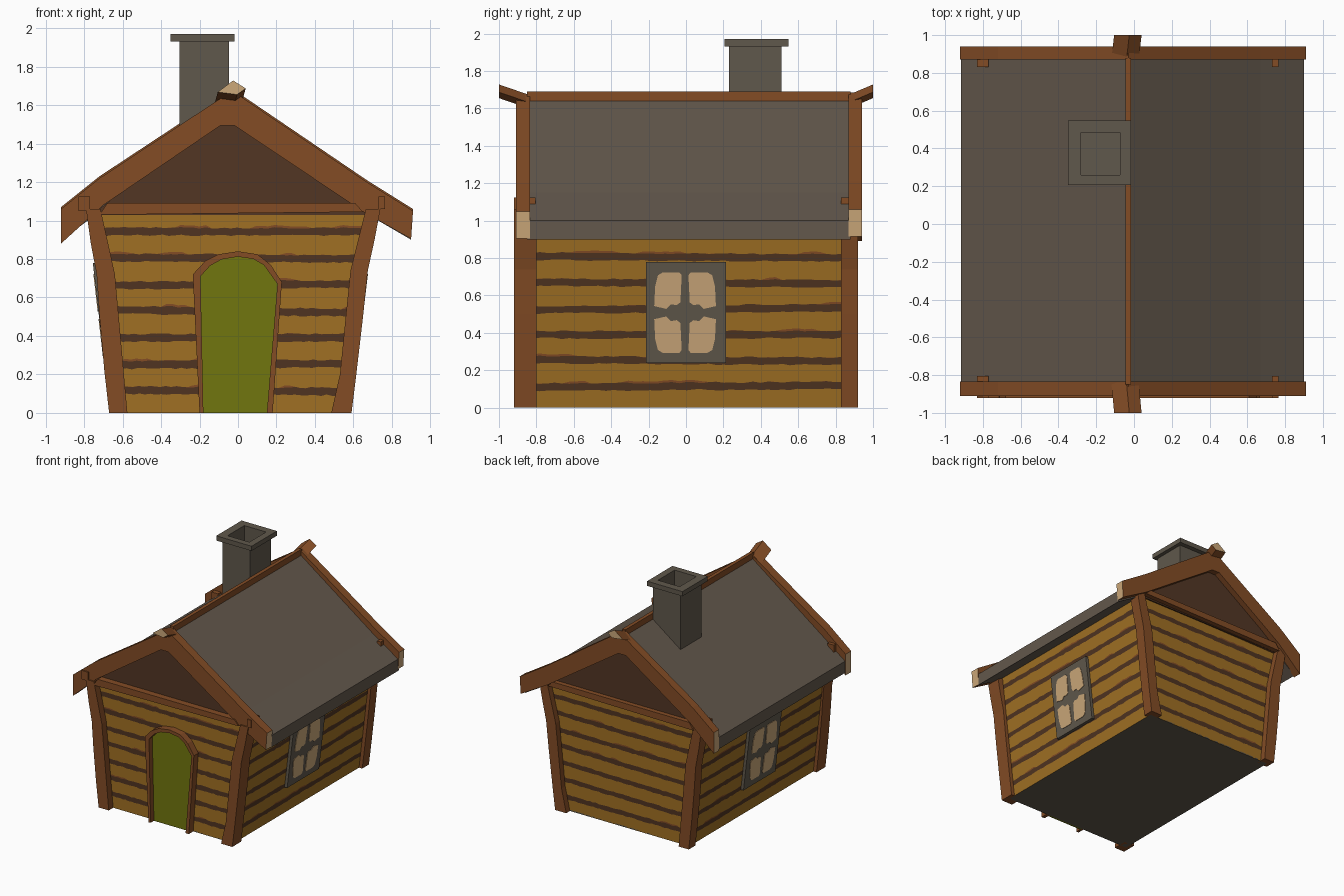
import bpy, bmesh, random
from mathutils import Vector

if "Cube" in bpy.data.objects:
    bpy.data.objects.remove(bpy.data.objects["Cube"])

random.seed(4)


def material(name, r, g, b):
    m = bpy.data.materials.new(name)
    lin = [((c / 255 + 0.055) / 1.055) ** 2.4 for c in (r, g, b)]
    m.diffuse_color = (*lin, 1)
    m.use_nodes = True
    m.node_tree.nodes["Principled BSDF"].inputs["Base Color"].default_value = m.diffuse_color
    return m


WALL = material("plank_yellow", 160, 112, 35)
GAP = material("plank_gap_dark", 80, 52, 33)
BROWN = material("timber_brown", 131, 76, 37)
DARK = material("gable_dark_brown", 82, 54, 36)
ROOF = material("roof_grey", 99, 88, 76)
STONE = material("stone_grey", 96, 88, 76)
TAN = material("cut_wood_tan", 204, 168, 122)
GREEN = material("door_green", 113, 118, 14)


def finish(name, bm, mats):
    me = bpy.data.meshes.new(name)
    bm.to_mesh(me)
    bm.free()
    for m in mats:
        me.materials.append(m)
    ob = bpy.data.objects.new(name, me)
    bpy.context.collection.objects.link(ob)
    return ob


def loft(name, rings, mats, rule=None):
    """Solid through matching rings of points, capped at both ends."""
    bm = bmesh.new()
    vs = [[bm.verts.new(p) for p in r] for r in rings]
    n = len(rings[0])
    for a, b in zip(vs, vs[1:]):
        for i in range(n):
            j = (i + 1) % n
            bm.faces.new((a[i], a[j], b[j], b[i]))
    bm.faces.new(vs[0])
    bm.faces.new(vs[-1])
    bmesh.ops.recalc_face_normals(bm, faces=bm.faces)
    if rule:
        for f in bm.faces:
            f.material_index = rule(f)
    return finish(name, bm, mats)


def slab(name, pts, y0, y1, mats, rule=None):
    """Front-view (x, z) outline extruded along y."""
    return loft(name, [[(x, y, z) for x, z in pts] for y in (y0, y1)], mats, rule)


def rect(x0, x1, y0, y1, z):
    return [(x0, y0, z), (x1, y0, z), (x1, y1, z), (x0, y1, z)]


def box(name, x0, x1, y0, y1, z0, z1, mat):
    return loft(name, [rect(x0, x1, y0, y1, z0), rect(x0, x1, y0, y1, z1)], [mat])


# Leaning wall planes
YF, YB, TOP = -0.86, 0.87, 1.06


def left_x(z):
    return -0.64 - 0.115 * z


def right_x(z):
    return 0.56 + 0.12 * z


def plank_wall(name, point, outward):
    """Flat wall cut into planks, ragged dark gaps and small brown chips."""
    cols = 44
    rows, mats = [[0.0] * (cols + 1)], []
    for k in range(7):
        zc = 0.115 + 0.138 * k
        drift = random.uniform(-0.008, 0.008)
        lo, hi, chip, run = [], [], [], 0
        for c in range(cols + 1):
            mid = zc + drift * (c / cols - 0.5) * 2
            lo.append(mid - 0.02 + random.uniform(-0.004, 0.004))
            hi.append(mid + 0.019 + random.uniform(-0.004, 0.004))
            if run == 0 and random.random() < 0.06:
                run = random.randint(2, 6)
            chip.append(hi[-1] + (0.011 if run else 0.0005))
            run = max(0, run - 1)
        rows += [lo, hi, chip]
        mats += [0, 1, 2]
    rows.append([TOP] * (cols + 1))
    mats.append(0)
    bm = bmesh.new()
    grid = [[bm.verts.new(point(c / cols, z)) for c, z in enumerate(r)] for r in rows]
    for a, b, m in zip(grid, grid[1:], mats):
        for c in range(cols):
            f = bm.faces.new((a[c], a[c + 1], b[c + 1], b[c]))
            f.material_index = m
            f.normal_update()
            if f.normal.dot(Vector(outward)) < 0:
                f.normal_flip()
    return finish(name, bm, [WALL, GAP, BROWN])


def across(u, z):
    return left_x(z) + u * (right_x(z) - left_x(z))


plank_wall("front_wall", lambda u, z: (across(u, z), YF, z), (0, -1, 0))
plank_wall("back_wall", lambda u, z: (across(u, z), YB, z), (0, 1, 0))
plank_wall("left_wall", lambda u, z: (left_x(z), YF + u * (YB - YF), z), (-1, 0, 0))
plank_wall("right_wall", lambda u, z: (right_x(z), YF + u * (YB - YF), z), (1, 0, 0))
box("floor", left_x(0), right_x(0), YF, YB, 0.0, 0.01, STONE)

# Crooked corner posts: (z, inner x, outer x)
LEFT = [(0, -.575, -.67), (.22, -.595, -.695), (.5, -.62, -.72), (.72, -.64, -.735), (.88, -.675, -.765), (1.06, -.715, -.79)]
RIGHT = [(0, .485, .59), (.2, .53, .615), (.5, .56, .65), (.74, .585, .675), (.9, .625, .71), (1.06, .665, .74)]
for side, prof in (("left", LEFT), ("right", RIGHT)):
    for end, y0, y1 in (("front", -0.92, -0.80), ("back", 0.83, 0.92)):
        loft(f"{end}_{side}_post", [rect(a, b, y0, y1, z) for z, a, b in prof], [BROWN])

# Roof slab with a slight kick at the eaves
slab("roof", [(-.915, 1.0), (-.70, 1.16), (-.03, 1.65), (.67, 1.15), (.90, 1.0),
              (.90, .90), (.66, 1.04), (-.03, 1.52), (-.70, 1.06), (-.915, .90)],
     -0.85, 0.88, [ROOF])
box("ridge_beam", -0.045, -0.015, -0.85, 0.88, 1.62, 1.69, BROWN)


# Gables, barge boards with pale cut ends, tie beams
def cut_end(f):
    return int(abs(f.normal.x) > 0.9 and abs(f.calc_center_median().x) > 0.88)


BOARD = [(-.92, 1.06), (-.72, 1.22), (-.03, 1.675), (.67, 1.20), (.91, 1.05),
         (.90, .905), (.66, 1.04), (-.02, 1.495), (-.09, 1.495), (-.70, 1.08), (-.92, .88)]
GABLE = [(-.76, 1.03), (.69, 1.03), (-.05, 1.58)]
TIE = [(-.72, 1.03), (.65, 1.045), (.61, 1.09), (-.68, 1.09)]
slab("front_barge_board", BOARD, -0.91, -0.835, [BROWN, TAN], cut_end)
slab("back_barge_board", [(x, z + 0.01) for x, z in BOARD], 0.87, 0.94, [BROWN, TAN], cut_end)
slab("front_gable", GABLE, -0.865, -0.85, [DARK])
slab("back_gable", GABLE, 0.88, 0.89, [DARK])
slab("front_tie_beam", TIE, -0.92, -0.86, [BROWN])
slab("back_tie_beam", TIE, 0.87, 0.93, [BROWN])

# Small pegs poking through the roof beside the boards
for end, y0, y1 in (("front", -0.92, -0.805), ("back", 0.83, 0.935)):
    box(f"{end}_left_peg", -0.83, -0.77, y0, y1, 1.05, 1.125, BROWN)
    box(f"{end}_right_peg", 0.73, 0.765, y0, y1, 1.06, 1.125, BROWN)

# Upturned ridge ends
TIP = [(-.105, 1.668), (-.025, 1.728), (.04, 1.687), (-.005, 1.655)]
for end, y0, y1, s in (("front", -1.0, -0.84, -1), ("back", 1.0, 0.87, 1)):
    loft(f"{end}_ridge_end",
         [[(x, y0, z) for x, z in TIP], [(x - 0.015, y1, z - 0.055) for x, z in TIP]],
         [BROWN, TAN], lambda f, s=s: int(f.normal.y * s > 0.8))

# Chimney with a hollow capped top
loft("chimney", [rect(-.305, -.048, .23, .51, 1.35), rect(-.305, -.048, .23, .51, 1.93),
                 rect(-.35, -.017, .207, .548, 1.93), rect(-.35, -.017, .207, .548, 1.97),
                 rect(-.28, -.075, .26, .485, 1.97), rect(-.28, -.075, .26, .485, 1.80)], [STONE])

# Door and arched frame
OUTER = [(-.20, 0), (-.235, .72), (-.17, .79), (-.10, .825), (0, .84), (.10, .825), (.17, .77), (.228, .68), (.18, 0)]
INNER = [(-.18, 0), (-.195, .71), (-.145, .765), (-.085, .798), (0, .812), (.08, .80), (.135, .768), (.205, .67), (.15, 0)]
slab("door_frame", OUTER + INNER[::-1], -0.92, YF, [BROWN])
slab("door", INNER, -0.875, YF, [GREEN])

# Side windows: stone plate with four rounded panes
PANE = [(.025, .055), (.045, .04), (.075, .045), (.10, .02), (.165, .035),
        (.16, .14), (.145, .20), (.12, .215), (.03, .215), (.018, .20)]
PLATE = [(-.215, .24), (.215, .24), (.215, .78), (-.215, .78)]
for side, fx, s in (("left", left_x, -1), ("right", right_x, 1)):
    def layer(pts, off):
        return [(fx(z) + s * off, y, z) for y, z in pts]
    loft(f"{side}_window_plate", [layer(PLATE, -0.01), layer(PLATE, 0.025)], [STONE])
    for my, a in ((-1, "front"), (1, "back")):
        for mz, b in ((-1, "lower"), (1, "upper")):
            pts = [(-0.005 + my * y, 0.508 + mz * z) for y, z in PANE]
            loft(f"{side}_{a}_{b}_pane", [layer(pts, 0.02), layer(pts, 0.029)], [TAN])
